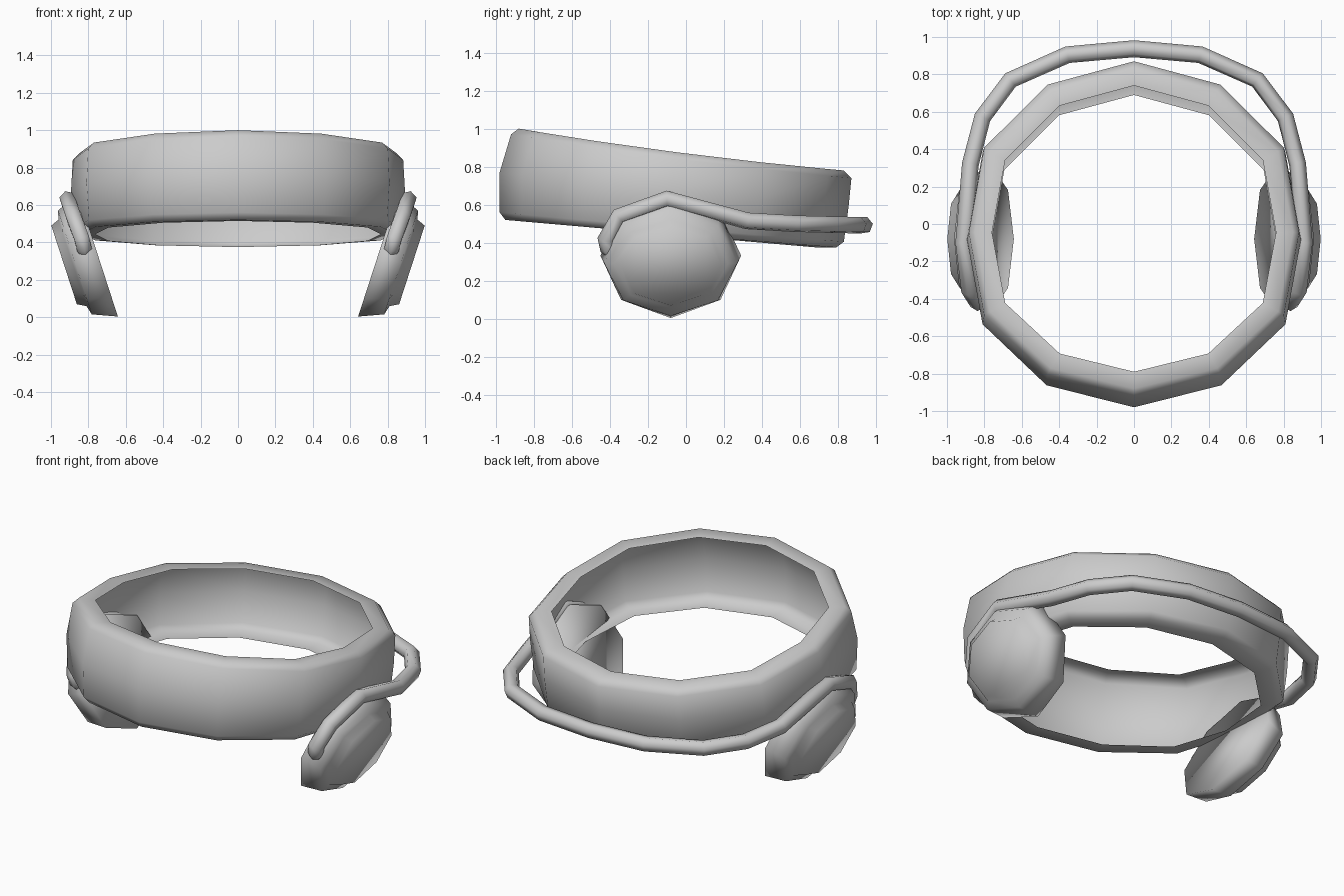
import bpy, bmesh
from math import sin, cos, pi, radians
from mathutils import Vector

cube = bpy.data.objects.get("Cube")
if cube:
    bpy.data.objects.remove(cube, do_unlink=True)

grey = bpy.data.materials.new("plain_grey")
grey.use_nodes = True
colour = (0.6, 0.6, 0.6, 1)
grey.diffuse_color = colour
grey.node_tree.nodes["Principled BSDF"].inputs["Base Color"].default_value = colour


def finish(obj, angle):
    """Assign the material and smooth all but the sharp edges."""
    obj.data.materials.clear()
    obj.data.materials.append(grey)
    bpy.ops.object.select_all(action="DESELECT")
    obj.select_set(True)
    bpy.context.view_layer.objects.active = obj
    bpy.ops.object.shade_smooth_by_angle(angle=radians(angle))


def loft(name, rings, capped, angle):
    """Skin a list of vertex rings, with or without end caps."""
    bm = bmesh.new()
    loops = [[bm.verts.new(p) for p in ring] for ring in rings]
    n = len(loops[0])
    if capped:
        bm.faces.new(loops[0])
        bm.faces.new(loops[-1])
    for a, b in zip(loops, loops[1:]):
        for i in range(n):
            j = (i + 1) % n
            bm.faces.new((a[i], a[j], b[j], b[i]))
    bmesh.ops.recalc_face_normals(bm, faces=bm.faces)
    mesh = bpy.data.meshes.new(name)
    bm.to_mesh(mesh)
    bm.free()
    obj = bpy.data.objects.new(name, mesh)
    bpy.context.collection.objects.link(obj)
    finish(obj, angle)


# Tilted shell band with inturned lips, open on the inside
# Each ring has front y, front z, back y, back z, half width
band_profile = [
    (-0.85, 0.515, 0.69, 0.375, 0.80),
    (-0.95, 0.52, 0.79, 0.375, 0.88),
    (-0.98, 0.56, 0.83, 0.405, 0.92),
    (-0.98, 0.77, 0.855, 0.59, 0.935),
    (-0.92, 0.97, 0.87, 0.74, 0.925),
    (-0.88, 1.0, 0.83, 0.78, 0.89),
    (-0.79, 0.985, 0.74, 0.785, 0.795),
]


def band_ring(yf, zf, yb, zb, width):
    points = []
    for i in range(12):
        a = 2 * pi * i / 12
        t = (1 - cos(a)) / 2
        bow = sin(a) ** 2                       # the sides sag a little
        squeeze = 0.955 if i in (3, 9) else 1   # slightly flattened sides
        points.append((width * sin(a) * squeeze,
                       yf + (yb - yf) * t - 0.02 * bow,
                       zf + (zb - zf) * t - 0.03 * (zf - 0.5) * bow))
    return points


loft("head_band", [band_ring(*p) for p in band_profile], False, 80)

# Ear cups: each ring has centre x, centre z, radius up the slope, radius along y
cup_profile = [
    (0.749, 0.332, 0.345, 0.37),
    (0.872, 0.293, 0.292, 0.35),
    (0.885, 0.290, 0.243, 0.30),
    (0.93, 0.28, 0.221, 0.265),
]
slope = Vector((sin(radians(18)), 0, cos(radians(18))))


def cup_ring(x, z, up, along, side):
    points = []
    for i in range(8):
        a = 2 * pi * i / 8
        p = Vector((x, -0.08, z)) + slope * up * cos(a) + Vector((0, along * sin(a), 0))
        points.append((p.x * side, p.y, p.z))
    return points


for name, side in (("left_ear_cup", 1), ("right_ear_cup", -1)):
    loft(name, [cup_ring(*p, side) for p in cup_profile], True, 180)

# Neck wire: half path from the left tip to the middle of the back, mirrored
half = [
    (0.817, -0.395, 0.335), (0.822, -0.405, 0.365), (0.835, -0.42, 0.42),
    (0.88, -0.35, 0.54), (0.91, -0.10, 0.63), (0.875, 0.32, 0.515),
    (0.81, 0.57, 0.50), (0.66, 0.77, 0.495), (0.355, 0.905, 0.492), (0, 0.937, 0.492),
]
path = half + [(-x, y, z) for x, y, z in reversed(half[:-1])]
curve = bpy.data.curves.new("neck_wire", "CURVE")
curve.dimensions = "3D"
curve.bevel_depth = 0.046
curve.bevel_resolution = 1
curve.use_fill_caps = True
spline = curve.splines.new("POLY")
spline.points.add(len(path) - 1)
for point, co in zip(spline.points, path):
    point.co = (*co, 1)
for tip in (spline.points[0], spline.points[-1]):
    tip.radius = 0.6
wire = bpy.data.objects.new("neck_wire", curve)
bpy.context.collection.objects.link(wire)
bpy.ops.object.select_all(action="DESELECT")
wire.select_set(True)
bpy.context.view_layer.objects.active = wire
bpy.ops.object.convert(target="MESH")
finish(bpy.context.object, 70)
